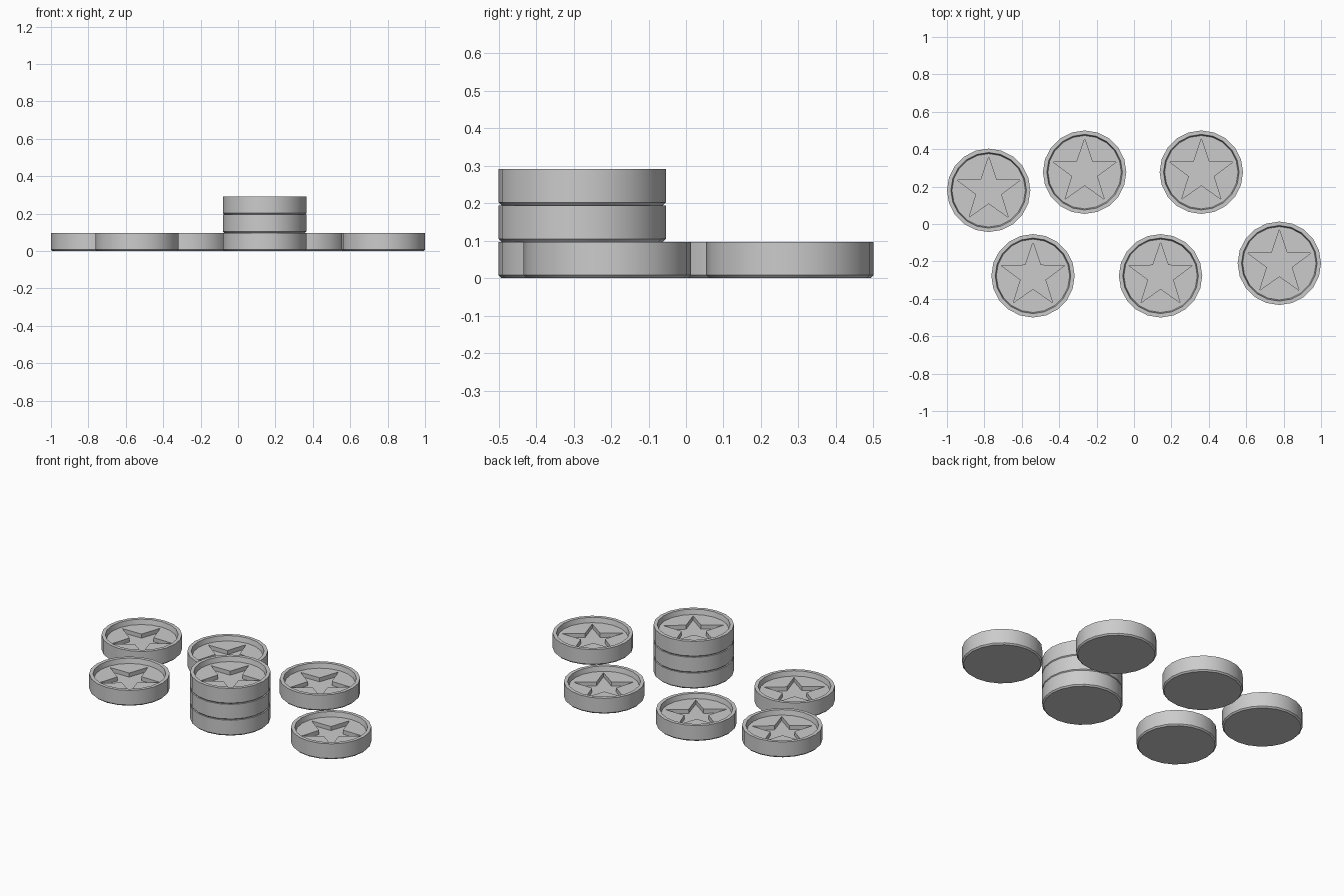
import bpy, bmesh
from math import sin, cos, pi, radians

if "Cube" in bpy.data.objects:
    bpy.data.objects.remove(bpy.data.objects["Cube"])

SIDES = 20
H = 0.097


def make_coin_mesh():
    bm = bmesh.new()

    def ring(r, z):
        # starts at +y so the star tips line up with the rim corners
        return [bm.verts.new((r * cos(pi / 2 + 2 * pi * i / SIDES),
                              r * sin(pi / 2 + 2 * pi * i / SIDES), z)) for i in range(SIDES)]

    def star(z):
        return [bm.verts.new(((0.07, 0.178)[i % 2 == 0] * cos(pi / 2 + pi * i / 5),
                              (0.07, 0.178)[i % 2 == 0] * sin(pi / 2 + pi * i / 5), z)) for i in range(10)]

    def bridge(a, b):
        n = len(a)
        for i in range(n):
            j = (i + 1) % n
            bm.faces.new((a[i], a[j], b[j], b[i]))

    # chamfered foot, outer wall, rim and recessed inner wall
    profile = [(0.215, 0), (0.223, 0.008), (0.223, H), (0.202, H), (0.196, 0.067)]
    rings = [ring(r, z) for r, z in profile]
    for a, b in zip(rings, rings[1:]):
        bridge(a, b)
    bm.faces.new(rings[0][::-1])

    # recessed face around the sunken star
    inner, top, floor = rings[-1], star(0.067), star(0.042)
    for k in range(10):
        n = (k + 1) % 10
        bm.faces.new((inner[2 * k], inner[2 * k + 1], inner[(2 * k + 2) % SIDES], top[n], top[k]))
    bridge(top, floor)
    bm.faces.new(floor)

    bmesh.ops.recalc_face_normals(bm, faces=bm.faces[:])
    mesh = bpy.data.meshes.new("star_coin")
    bm.to_mesh(mesh)
    bm.free()
    return mesh


coin_mesh = make_coin_mesh()

# single coins and one stack of three: x, y, count
layout = [(-0.777, 0.18, 1), (-0.264, 0.277, 1), (0.36, 0.277, 1),
          (-0.54, -0.277, 1), (0.142, -0.277, 3), (0.777, -0.21, 1)]
bpy.ops.object.select_all(action='DESELECT')
for x, y, count in layout:
    for level in range(count):
        coin = bpy.data.objects.new("stacked_coin" if count > 1 else "loose_coin", coin_mesh)
        coin.location = (x, y, level * H)
        bpy.context.collection.objects.link(coin)

# smooth round wall, crisp edges
coin.select_set(True)
bpy.context.view_layer.objects.active = coin
bpy.ops.object.shade_smooth_by_angle(angle=radians(30))
